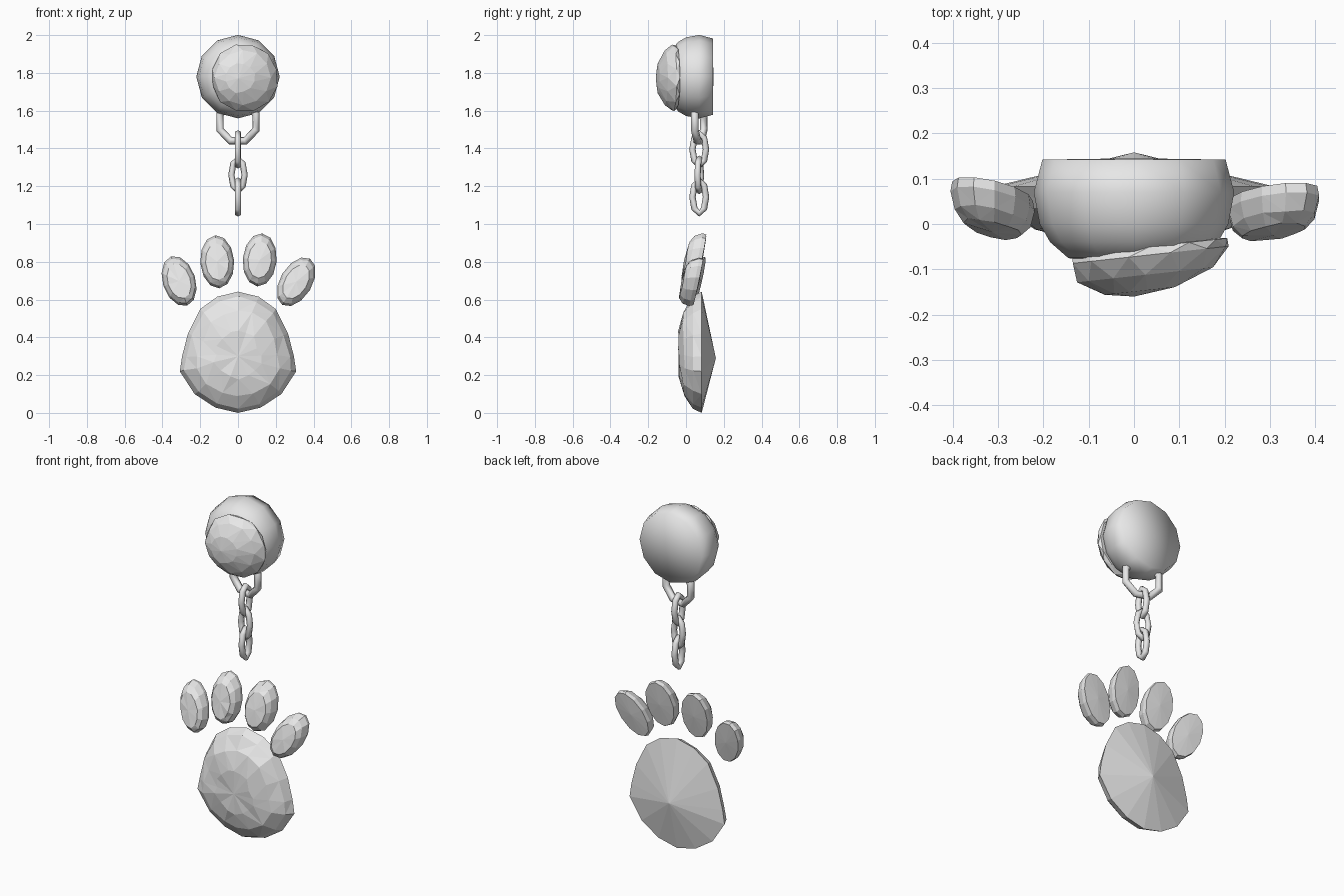
import bpy, bmesh, math, random
from mathutils import Vector

random.seed(4)
if "Cube" in bpy.data.objects:
    bpy.data.objects.remove(bpy.data.objects["Cube"], do_unlink=True)

GREY = (0.8, 0.8, 0.8, 1.0)
metal = bpy.data.materials.new("plain grey")
metal.diffuse_color = GREY
metal.use_nodes = True
metal.node_tree.nodes["Principled BSDF"].inputs["Base Color"].default_value = GREY


def finish(name, bm, smooth=False):
    bmesh.ops.recalc_face_normals(bm, faces=bm.faces)
    for f in bm.faces:
        f.smooth = smooth
    mesh = bpy.data.meshes.new(name)
    bm.to_mesh(mesh)
    bm.free()
    mesh.materials.append(metal)
    ob = bpy.data.objects.new(name, mesh)
    bpy.context.collection.objects.link(ob)
    return ob


def loft(name, start, rings, end, smooth=False):
    """Skin a stack of rings, closing each end with a fan to a point."""
    bm = bmesh.new()
    rows = [[bm.verts.new(p) for p in ring] for ring in rings]
    n = len(rows[0])
    for a, b in zip(rows, rows[1:]):
        for i in range(n):
            bm.faces.new((a[i], a[(i + 1) % n], b[(i + 1) % n], b[i]))
    for tip, row in ((start, rows[0]), (end, rows[-1])):
        v = bm.verts.new(tip)
        for i in range(n):
            bm.faces.new((v, row[i], row[(i + 1) % n]))
    if not smooth:
        bmesh.ops.triangulate(bm, faces=bm.faces)
    return finish(name, bm, smooth)


def circle(n, cx, y, cz, r, slope=0.0, jitter=0.0, phase=0.0):
    pts = []
    for i in range(n):
        t = 2 * math.pi * (i + phase) / n
        rr = r + random.uniform(-jitter, jitter)
        x = rr * math.sin(t)
        pts.append((cx + x, y + slope * x, cz + rr * math.cos(t)))
    return pts


# Ball: smooth body with a flat back
profile = [(0.142, 0.202), (0.07, 0.221), (0.0, 0.208), (-0.04, 0.185), (-0.075, 0.145)]
loft("ball", (0, 0.145, 1.78),
     [circle(12, 0, y, 1.78, r) for y, r in profile], (0, -0.1, 1.78), smooth=True)

# Faceted cap on the front of the ball
cap = [(-0.05, 0.17, 0.035, 0), (-0.068, 0.178, 0.035, 0.5),
       (-0.112, 0.146, 0.025, 0), (-0.148, 0.08, 0.01, 0.5)]
loft("front_cap", (0.03, -0.03, 1.775),
     [circle(12, cx, y, 1.775, r, 0.11, 0.005, ph) for y, r, cx, ph in cap],
     (0, -0.16, 1.77))


# Chain links: elliptical tubes
def link(name, centre, half_w, half_h, wire, turn, phase=0.0, n=8, sides=6):
    bm = bmesh.new()
    across = Vector((math.cos(turn), math.sin(turn), 0))
    up = Vector((0, 0, 1))
    side = across.cross(up)
    rows = []
    for i in range(n):
        t = 2 * math.pi * (i + phase) / n
        c = Vector(centre) + across * half_w * math.cos(t) + up * half_h * math.sin(t)
        out = (across * half_h * math.cos(t) + up * half_w * math.sin(t)).normalized()
        rows.append([bm.verts.new(c + wire * (out * math.cos(s) + side * math.sin(s)))
                     for s in (2 * math.pi * k / sides for k in range(sides))])
    for i in range(n):
        a, b = rows[i], rows[(i + 1) % n]
        for k in range(sides):
            m = (k + 1) % sides
            bm.faces.new((a[k], a[m], b[m], b[k]))
    return finish(name, bm, True)


link("top_link", (0, 0.07, 1.54), 0.106, 0.108, 0.021, math.radians(-14), phase=0.5)
link("chain_link_1", (0, 0.07, 1.395), 0.036, 0.085, 0.017, math.radians(88))
link("chain_link_2", (0, 0.07, 1.26), 0.036, 0.085, 0.017, math.radians(-14))
link("chain_link_3", (0, 0.07, 1.143), 0.036, 0.087, 0.017, math.radians(90))

# Main pad: outline of the right half, mirrored, domed forward, pointed back
half = [(0.12, 0.028), (0.23, 0.1), (0.308, 0.22), (0.296, 0.3),
        (0.265, 0.42), (0.2, 0.55), (0.11, 0.615)]
outline = [(0, 0)] + half + [(0, 0.642)] + [(-x, z) for x, z in reversed(half)]
PAD_Z = 0.3


def pad_ring(y, s, jitter):
    return [(x * s + random.uniform(-jitter, jitter),
             y + random.uniform(-jitter, jitter) * 0.7,
             PAD_Z + (z - PAD_Z) * s + random.uniform(-jitter, jitter)) for x, z in outline]


loft("main_pad", (0, 0.158, 0.29),
     [pad_ring(0.083, 1, 0), pad_ring(0.035, 0.92, 0.004),
      pad_ring(-0.012, 0.72, 0.008), pad_ring(-0.036, 0.4, 0.009)],
     (0, -0.04, 0.3))


# Toes: tilted ovals with a bevelled front face and a shallow pointed back
def toe(name, cx, cy, cz, half_w, half_h, lean, slope_x, slope_z=0.2, n=12):
    a = math.radians(lean)

    def place(u, y, w):
        x = u * math.cos(a) + w * math.sin(a)
        z = w * math.cos(a) - u * math.sin(a)
        return (cx + x, cy + y + slope_x * x + slope_z * z, cz + z)

    rings = []
    for y, s, jit in ((0.03, 0.96, 0), (0.008, 1.0, 0), (-0.03, 0.9, 0.003), (-0.053, 0.69, 0.003)):
        rings.append([place(half_w * s * math.sin(t), y + random.uniform(-jit, jit),
                            half_h * s * math.cos(t))
                      for t in (2 * math.pi * i / n for i in range(n))])
    loft(name, place(0, 0.036, 0), rings, place(0, -0.06, 0))


toe("outer_toe_right", -0.312, 0.042, 0.698, 0.087, 0.137, -18, -0.15)
toe("inner_toe_right", -0.11, 0.05, 0.8, 0.09, 0.141, -4, -0.05)
toe("inner_toe_left", 0.115, 0.05, 0.81, 0.09, 0.141, 5, 0.05)
toe("outer_toe_left", 0.308, 0.035, 0.694, 0.085, 0.143, 31, 0.03)
